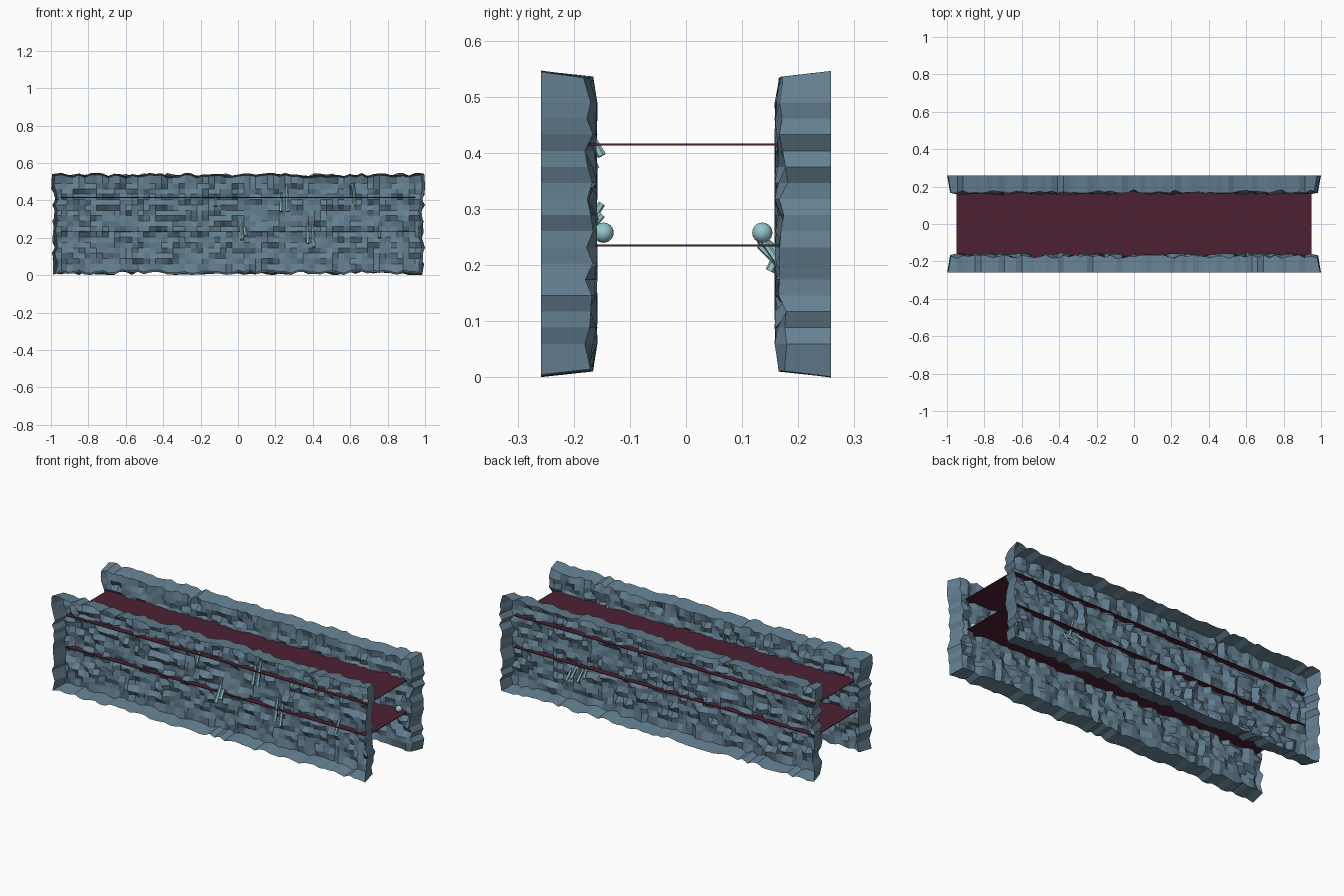
import bpy, bmesh, random
from mathutils import Vector

if "Cube" in bpy.data.objects:
    bpy.data.objects.remove(bpy.data.objects["Cube"])

random.seed(4)

def material(name, rgb):
    m = bpy.data.materials.new(name)
    m.diffuse_color = (*rgb, 1)
    m.use_nodes = True
    m.node_tree.nodes["Principled BSDF"].inputs["Base Color"].default_value = m.diffuse_color
    return m

ROCK = material("blue grey rock", (0.127, 0.216, 0.287))
PLATE = material("dark maroon", (0.075, 0.015, 0.032))
CRYSTAL = material("pale teal", (0.29, 0.56, 0.60))

def finish(bm, name, mat):
    me = bpy.data.meshes.new(name)
    bm.to_mesh(me)
    bm.free()
    ob = bpy.data.objects.new(name, me)
    me.materials.append(mat)
    bpy.context.collection.objects.link(ob)
    return ob

# Rock walls: rough inner face with a jagged rim, open at the outer side
def rock_wall(name, side):
    nx, nz = 62, 17
    xs = [-0.985] + [-0.945 + 1.89 * i / (nx - 2) for i in range(nx - 1)] + [0.985]
    zs = [0.01] + [0.06 + 0.43 * j / (nz - 2) for j in range(nz - 1)] + [0.537]
    bm = bmesh.new()
    grid = {}
    rim = {}
    for i, x in enumerate(xs):
        for j, z in enumerate(zs):
            end_x = (i == nx) - (i == 0)
            end_z = (j == nz) - (j == 0)
            y = 0.158 + 0.034 * random.random() ** 2.2
            if end_x or end_z:
                y = 0.165 + 0.02 * random.random() ** 2
                x2 = x - end_x * random.uniform(0, 0.025)
                z2 = z - end_z * random.uniform(0, 0.02)
                rim[i, j] = bm.verts.new((x2 + end_x * 0.015, side * 0.258, z2 + end_z * 0.01))
                grid[i, j] = bm.verts.new((x2, side * y, z2))
            else:
                grid[i, j] = bm.verts.new((x, side * y, z))
    for i in range(nx):
        for j in range(nz):
            bm.faces.new([grid[i, j], grid[i + 1, j], grid[i + 1, j + 1], grid[i, j + 1]])
    loop = ([(i, 0) for i in range(nx)] + [(nx, j) for j in range(nz)]
            + [(i, nz) for i in range(nx, 0, -1)] + [(0, j) for j in range(nz, 0, -1)])
    for a, b in zip(loop, loop[1:] + loop[:1]):
        bm.faces.new([grid[b], grid[a], rim[a], rim[b]])
    if side < 0:
        bmesh.ops.reverse_faces(bm, faces=bm.faces[:])
    finish(bm, name, ROCK)

rock_wall("front_rock_wall", -1)
rock_wall("back_rock_wall", 1)

# Two thin floors running between the walls
for name, z in (("lower_floor", 0.235), ("upper_floor", 0.415)):
    bm = bmesh.new()
    bmesh.ops.create_cube(bm, size=1)
    bmesh.ops.scale(bm, vec=(1.9, 0.39, 0.004), verts=bm.verts)
    bmesh.ops.translate(bm, vec=(0, 0, z), verts=bm.verts)
    finish(bm, name, PLATE)

# Crystal rods piercing the walls, each from its top point to its bottom point
def crystal(top, bottom, r=0.011):
    a, b = Vector(top), Vector(bottom)
    bm = bmesh.new()
    bmesh.ops.create_cone(bm, segments=6, cap_ends=True, radius1=r, radius2=r * 0.6,
                          depth=(a - b).length)
    bmesh.ops.rotate(bm, matrix=(a - b).to_track_quat('Z', 'Y').to_matrix(), verts=bm.verts)
    bmesh.ops.translate(bm, vec=(a + b) / 2, verts=bm.verts)
    finish(bm, "crystal", CRYSTAL)

crystal((-0.12, -0.165, 0.45), (-0.12, -0.20, 0.37), 0.009)
crystal((0.015, -0.15, 0.31), (0.02, -0.23, 0.19))
crystal((0.03, -0.15, 0.29), (0.042, -0.22, 0.21))
crystal((0.23, -0.17, 0.44), (0.232, -0.20, 0.34))
crystal((0.26, -0.165, 0.475), (0.265, -0.205, 0.34))
crystal((0.37, -0.17, 0.29), (0.375, -0.205, 0.17))
crystal((0.40, -0.165, 0.28), (0.405, -0.20, 0.15))
crystal((0.62, -0.21, 0.495), (0.622, -0.165, 0.37))
crystal((0.60, -0.20, 0.485), (0.61, -0.15, 0.395), 0.008)
crystal((0.76, -0.16, 0.285), (0.755, -0.20, 0.20), 0.009)
for x, lean in ((0.50, 0.02), (0.54, -0.01), (0.58, 0.0), (0.61, -0.02)):
    crystal((x + lean, 0.13, 0.235 + abs(lean)), (x, 0.21, 0.16 + lean), 0.009)
crystal((0.56, 0.20, 0.29), (0.55, 0.15, 0.19), 0.009)

# Round lamps near the right end
for name, y in (("front_lamp", -0.147), ("back_lamp", 0.136)):
    bm = bmesh.new()
    bmesh.ops.create_uvsphere(bm, u_segments=20, v_segments=12, radius=0.018)
    bmesh.ops.translate(bm, vec=(0.92, y, 0.258), verts=bm.verts)
    for f in bm.faces:
        f.smooth = True
    finish(bm, name, CRYSTAL)
